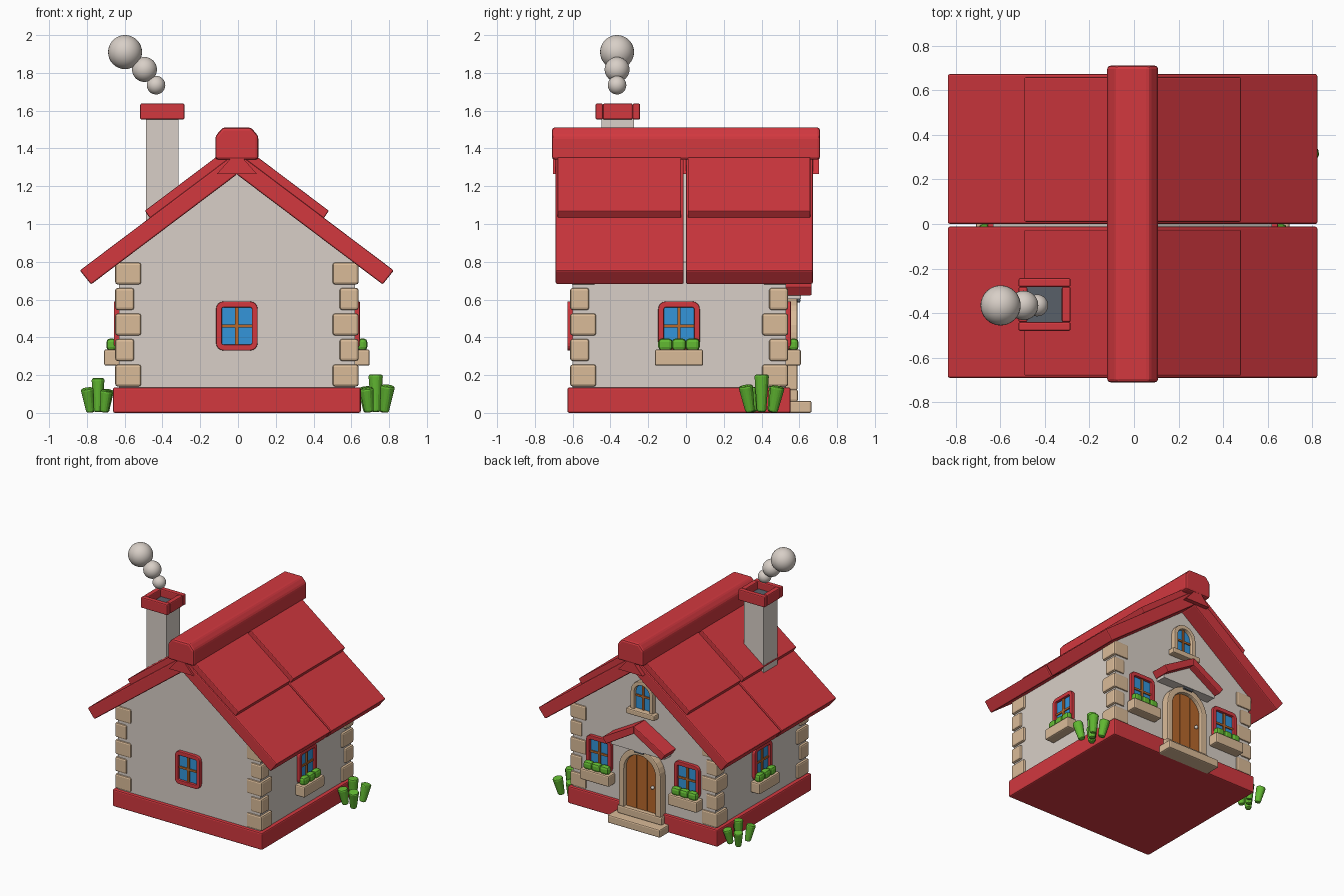
import bpy, bmesh
from math import pi, cos, sin, radians
from mathutils import Matrix, Vector

if "Cube" in bpy.data.objects:
    bpy.data.objects.remove(bpy.data.objects["Cube"], do_unlink=True)


def material(name, hexcode):
    rgb = [int(hexcode[i:i + 2], 16) / 255 for i in (0, 2, 4)]
    col = [c / 12.92 if c < 0.04 else ((c + 0.055) / 1.055) ** 2.4 for c in rgb] + [1]
    m = bpy.data.materials.new(name)
    m.use_nodes = True
    m.diffuse_color = col
    m.node_tree.nodes["Principled BSDF"].inputs["Base Color"].default_value = col
    return m


RED = material("roof red", "d2383f")
PLASTER = material("pale plaster", "d8cfc7")
STONE = material("tan stone", "dabb98")
GREEN = material("leaf green", "62ba32")
BLUE = material("glass blue", "3495da")
WOOD = material("orange wood", "b8682c")
SOOT = material("dark soot", "596069")

CX = -0.006
MID = Matrix.Translation((CX, 0, 0))


def finish(name, bm, mat, M=MID, bevel=0.0):
    bmesh.ops.recalc_face_normals(bm, faces=bm.faces)
    me = bpy.data.meshes.new(name)
    bm.to_mesh(me)
    bm.free()
    me.materials.append(mat)
    ob = bpy.data.objects.new(name, me)
    bpy.context.collection.objects.link(ob)
    ob.matrix_world = M
    if bevel:
        mod = ob.modifiers.new("soft_edges", "BEVEL")
        mod.width, mod.segments, mod.limit_method = bevel, 2, "ANGLE"
    return ob


def prism(name, pts, y0, y1, mat, M=MID, bevel=0.0):
    """Extrude an x/z outline from y0 to y1."""
    bm = bmesh.new()
    a, b = [[bm.verts.new((p[0], y, p[1])) for p in pts] for y in (y0, y1)]
    bm.faces.new(a)
    bm.faces.new(b)
    for i in range(len(pts)):
        bm.faces.new((a[i - 1], a[i], b[i], b[i - 1]))
    return finish(name, bm, mat, M, bevel)


def box(name, x0, x1, y0, y1, z0, z1, mat, M=MID, bevel=0.0):
    return prism(name, [(x0, z0), (x1, z0), (x1, z1), (x0, z1)], y0, y1, mat, M, bevel)


def ring(name, outer, inner, y0, y1, mat, M, closed=True, bevel=0.0):
    """Frame between two outlines with equal point counts."""
    bm = bmesh.new()
    rows = [[bm.verts.new((p[0], y, p[1])) for p in o]
            for o, y in ((outer, y0), (inner, y0), (inner, y1), (outer, y1))]
    n = len(outer)
    for i in range(n if closed else n - 1):
        j = (i + 1) % n
        for k in range(4):
            a, b = rows[k], rows[(k + 1) % 4]
            bm.faces.new((a[i], a[j], b[j], b[i]))
    if not closed:
        for i in (0, -1):
            bm.faces.new([r[i] for r in rows])
    return finish(name, bm, mat, M, bevel)


def rounded(w, h, r, zc, n=4):
    pts = []
    for q, (sx, sz) in enumerate(((1, 1), (-1, 1), (-1, -1), (1, -1))):
        for k in range(n + 1):
            a = pi / 2 * (q + k / n)
            pts.append((sx * (w - r) + r * cos(a), zc + sz * (h - r) + r * sin(a)))
    return pts


def arch(r, z0, spring, n=14):
    top = [(r * cos(pi * k / n), spring + r * sin(pi * k / n)) for k in range(n + 1)]
    return [(r, z0)] + top + [(-r, z0)]


def wall_frame(x, y, turn):
    return Matrix.Translation((x, y, 0)) @ Matrix.Rotation(radians(turn), 4, "Z")


# Foundation and gabled walls
box("foundation", -.656, .656, -.628, .554, 0, .135, RED, bevel=.01)
prism("walls", [(-.625, .13), (.625, .13), (.625, .8), (0, 1.27), (-.625, .8)], -.602, .53, PLASTER)

# Corner stones alternating in size
for sx in (-1, 1):
    for front in (True, False):
        for row in range(5):
            s = .137 if row % 2 == 0 else .1
            z = .14 + row * .135
            xs = sorted((sx * .644, sx * (.644 - s)))
            ys = (-.613, -.613 + s) if front else (.54 - s, .54)
            box("corner_stone", *xs, *ys, z, z + .116, STONE, bevel=.012)

# Main roof: lower slabs with a raised upper panel on each
for sx in (-1, 1):
    slab = [(sx * x, z) for x, z in ((0, 1.262), (.772, .68), (.831, .754), (0, 1.38))]
    panel = [(sx * x, z) for x, z in ((0, 1.37), (.46, 1.03), (.487, 1.07), (0, 1.437))]
    for y0, y1 in ((-.69, -.012), (0, .672)):
        prism("roof_slab", slab, y0, y1, RED, bevel=.008)
        prism("roof_panel", panel, y0 + .01, y1 - .014, RED, bevel=.006)
prism("ridge_beam", [(-.114, 1.341), (.114, 1.341), (.114, 1.465), (.075, 1.511),
                     (-.075, 1.511), (-.114, 1.465)], -.71, .71, RED, bevel=.015)
prism("ridge_support", [(-.106, 1.265), (.106, 1.265), (.035, 1.345), (-.035, 1.345)], -.705, .705, RED)

# Chimney with a four-bar cap
CH = Matrix.Translation((-.401, -.361, 0))
box("chimney", -.086, .086, -.086, .086, .9, 1.57, PLASTER, CH)
box("chimney_flue", -.08, .08, -.08, .08, 1.57, 1.578, SOOT, CH)
for s in (-1, 1):
    box("chimney_cap_side", -.117, .117, *sorted((s * .079, s * .118)), 1.553, 1.638, RED, CH, .008)
    box("chimney_cap_end", *sorted((s * .077, s * .117)), -.079, .079, 1.553, 1.638, RED, CH, .008)


def ball(name, loc, r, mat, scale=(1, 1, 1), seg=32):
    bm = bmesh.new()
    bmesh.ops.create_uvsphere(bm, u_segments=seg, v_segments=seg // 2, radius=r)
    for f in bm.faces:
        f.smooth = True
    return finish(name, bm, mat, Matrix.Translation(loc) @ Matrix.Diagonal((*scale, 1)))


# Smoke puffs
for x, z, r in ((-.598, 1.91, .09), (-.495, 1.818, .066), (-.434, 1.735, .049)):
    ball("smoke_puff", (x, -.365, z), r, PLASTER)


def window(M, planter=True):
    """Red framed window, outward is local -y."""
    ring("window_frame", rounded(.11, .13, .04, .46), rounded(.08, .098, .01, .46), -.026, .01, RED, M, bevel=.005)
    box("window_glass", -.085, .085, -.006, .004, .36, .56, BLUE, M)
    box("window_bar_upright", -.009, .009, -.016, 0, .36, .56, WOOD, M)
    box("window_bar_cross", -.082, .082, -.014, 0, .452, .468, WOOD, M)
    if planter:
        box("planter", -.128, .128, -.078, .005, .25, .336, STONE, M, .01)
        for u in (-.072, 0, .072):
            box("planter_leaves", u - .038, u + .038, -.066, -.012, .33, .394, GREEN, M, .02)


BACK = wall_frame(CX, .53, 180)
window(wall_frame(CX, -.602, 0), False)
window(wall_frame(CX + .625, -.037, 90))
window(wall_frame(CX - .625, -.037, -90))
for s in (-1, 1):
    window(wall_frame(CX + s * .385, .53, 180))

# Arched attic window with sill
ring("attic_frame", arch(.098, .905, 1.04), arch(.066, .905, 1.04), -.035, .01, STONE, BACK, False, .006)
prism("attic_glass", arch(.07, .9, 1.04), -.008, .002, BLUE, BACK)
box("attic_bar_upright", -.008, .008, -.018, 0, .9, 1.106, WOOD, BACK)
box("attic_bar_cross", -.066, .066, -.016, 0, 1.005, 1.02, WOOD, BACK)
box("attic_sill", -.125, .125, -.055, .005, .865, .908, STONE, BACK, .008)

# Planked door in a stone arch
DOOR_R, SPRING = .142, .425
ring("door_frame", arch(.185, .12, SPRING), arch(.138, .12, SPRING), -.06, .01, STONE, BACK, False, .008)
prism("door_backing", arch(DOOR_R, .12, SPRING), -.02, 0, WOOD, BACK)
for i in range(3):
    x0, x1 = -.138 + i * .092 + .003, -.138 + (i + 1) * .092 - .003
    xs = [x1 + (x0 - x1) * k / 8 for k in range(9)]
    top = [(x, SPRING + (DOOR_R ** 2 - x * x) ** .5 - .002) for x in xs]
    prism("door_plank", [(x0, .125), (x1, .125)] + top, -.03, -.01, WOOD, BACK)
ball("door_knob", BACK @ Vector((.1, -.04, .33)), .014, PLASTER, seg=12)

# Door steps
box("lower_step", -.23, .23, -.135, .01, 0, .064, STONE, BACK, .01)
box("upper_step", -.195, .195, -.062, .01, .06, .125, STONE, BACK, .01)

# Porch roof over the door
for s in (-1, 1):
    prism("porch_slab", [(s * x, z) for x, z in ((0, .765), (.243, .62), (.275, .668), (0, .825))],
          -.135, .01, RED, BACK, .006)
prism("porch_gable", [(-.235, .602), (.235, .602), (.235, .63), (0, .77), (-.235, .63)], -.08, .01, PLASTER, BACK)
box("porch_lamp", -.04, .04, -.075, -.045, .585, .605, SOOT, BACK, .004)

# Bushes of faceted, outward leaning lobes
for s, size in ((1, 1.0), (-1, .9)):
    root = Vector((CX + s * .735, .4, 0))
    for dx, dy, h in ((0, 0, .2), (.045, -.06, .145), (-.04, .055, .135), (.04, .06, .14), (-.035, -.045, .13)):
        bm = bmesh.new()
        bmesh.ops.create_cone(bm, cap_ends=True, segments=7, radius1=.027, radius2=.042, depth=h)
        bmesh.ops.translate(bm, verts=bm.verts, vec=(0, 0, h / 2))
        lean = Matrix.Rotation(-dy * 3, 4, "X") @ Matrix.Rotation(s * dx * 3, 4, "Y")
        finish("bush_lobe", bm, GREEN,
               Matrix.Translation(root + Vector((s * dx, dy, .004)) * size) @ lean @ Matrix.Scale(size, 4), .014)
